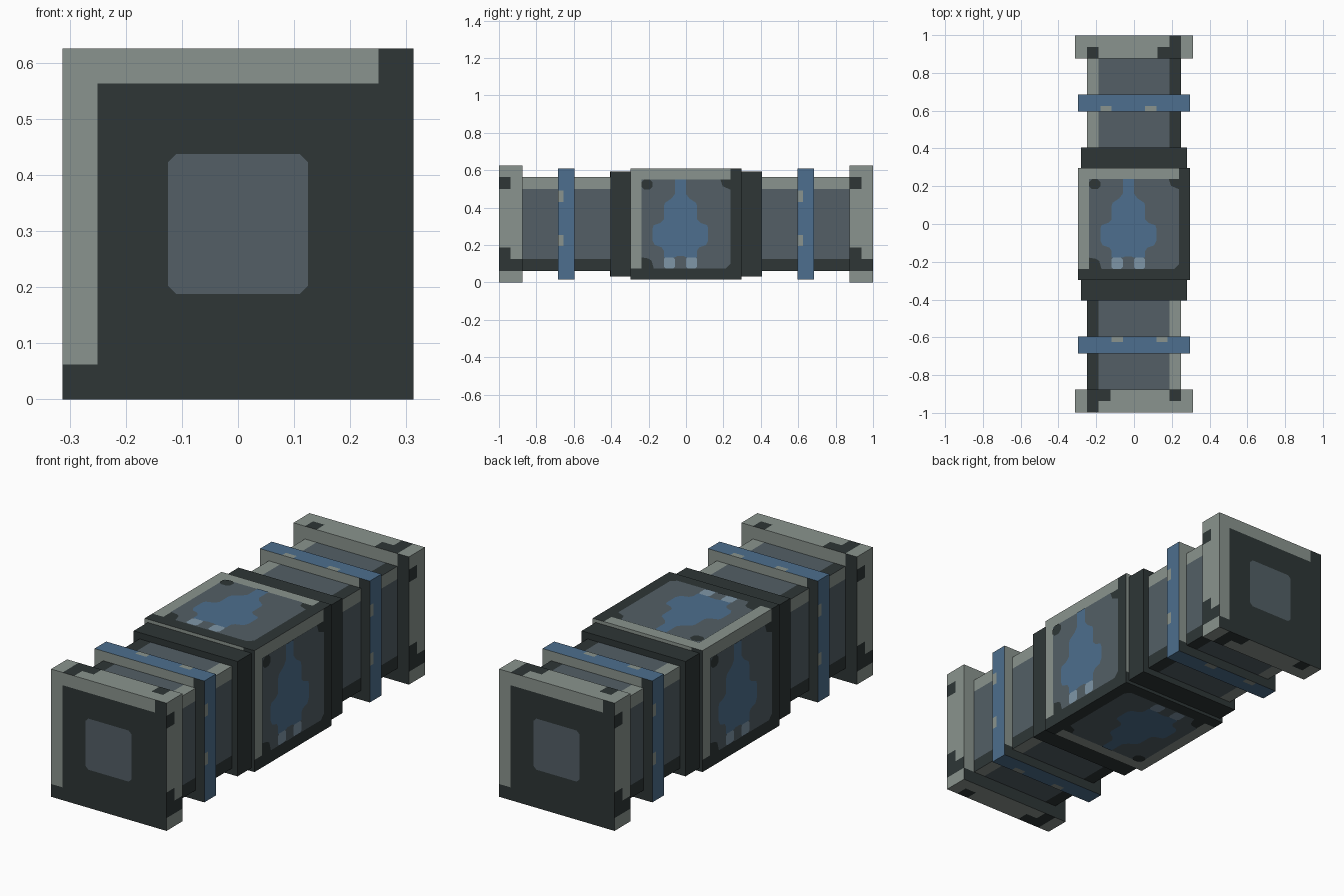
import bpy, bmesh, math
from mathutils import Vector

if "Cube" in bpy.data.objects:
    bpy.data.objects.remove(bpy.data.objects["Cube"])

def mat(name, rgb):
    m = bpy.data.materials.new(name)
    lin = [((c / 255 + 0.055) / 1.055) ** 2.4 for c in rgb]
    m.diffuse_color = (*lin, 1)
    m.use_nodes = True
    m.node_tree.nodes["Principled BSDF"].inputs["Base Color"].default_value = m.diffuse_color
    return m

LIGHT, DARK, SLATE, BLUE, PALE = range(5)
MATS = [mat("light_grey", (138, 148, 142)), mat("dark_grey", (46, 54, 54)),
        mat("slate", (83, 95, 102)), mat("blue", (77, 111, 142)),
        mat("pale_blue", (127, 150, 167))]

X, Y, Z = Vector((1, 0, 0)), Vector((0, 1, 0)), Vector((0, 0, 1))
# each side: outward normal, rightward and upward directions as seen from outside
SIDES = {"front": (-Y, X, Z), "right": (X, Y, Z), "back": (Y, -X, Z),
         "left": (-X, -Y, Z), "top": (Z, X, Y), "bottom": (-Z, X, -Y)}
MID = 0.3125  # height of the long axis

def finish(name, bm):
    me = bpy.data.meshes.new(name)
    bm.to_mesh(me)
    bm.free()
    for m in MATS:
        me.materials.append(m)
    ob = bpy.data.objects.new(name, me)
    bpy.context.collection.objects.link(ob)
    return ob

def extent(vec, size):
    return sum(abs(a) * b for a, b in zip(vec, size))

def tiled_box(name, width, y0, y1, cells, rule):
    """Box whose sides are cut into cells coloured by rule(side, column, row from top)."""
    size, mid = (width, y1 - y0, width), Vector((0, (y0 + y1) / 2, MID))
    bm = bmesh.new()
    for side, (n, u, v) in SIDES.items():
        w, h = extent(u, size), extent(v, size)
        nu, nv = round(extent(u, cells)), round(extent(v, cells))
        start = mid + n * extent(n, size) / 2 - u * w / 2 + v * h / 2
        for i in range(nu):
            for j in range(nv):
                f = bm.faces.new([bm.verts.new(start + u * w * a / nu - v * h * b / nv)
                                  for a, b in ((i, j + 1), (i + 1, j + 1), (i + 1, j), (i, j))])
                f.material_index = rule(side, i, j)
    bmesh.ops.remove_doubles(bm, verts=bm.verts, dist=1e-5)
    return finish(name, bm)

def plate(bm, side, centre, half, cell, pts, colour, lift):
    """Thin painted shape; points are columns and rows in cells from the top left."""
    n, u, v = SIDES[side]
    start = centre + n * (half + lift) - u * cell * 5 + v * cell * 5
    f = bm.faces.new([bm.verts.new(start + u * cell * a - v * cell * b) for a, b in pts])
    f.normal_update()
    if f.normal.dot(n) < 0:
        f.normal_flip()
    f.material_index = colour

def chamfered(a0, b0, a1, b1, c):
    return [(a0 + c, b0), (a1 - c, b0), (a1, b0 + c), (a1, b1 - c),
            (a1 - c, b1), (a0 + c, b1), (a0, b1 - c), (a0, b0 + c)]

def bevel_rule(i, j):
    """Light left and top edges on dark."""
    return LIGHT if (i == 0 and j < 9) or (j == 0 and i < 9) else DARK

def cap_rule(side, i, j):
    if side in ("front", "back"):
        return bevel_rule(i, j)
    if side in ("top", "bottom"):
        worn = (i, j) in ((1, 1), (7, 1), (8, 0), (8, 1))
    else:
        worn = (i, j) in ((0, 1), (0, 7), (0, 8), (1, 8))
    return DARK if worn else LIGHT

def ring_rule(side, i, j):
    if side in ("front", "back"):
        return bevel_rule(i, j)
    if side in ("top", "bottom"):
        return LIGHT if j == 2 and i in (2, 6) else BLUE
    return LIGHT if i == 0 and j in (2, 6) else BLUE

def pipe_rule(side, i, j):
    k = i if side in ("top", "bottom") else j
    return LIGHT if k == 0 else DARK if k == 7 else SLATE

def core_rule(side, i, j):
    return bevel_rule(i, j)

# two identical arms, turned half a revolution from each other
for tag, angle in (("back", 0), ("front", math.pi)):
    bm = bmesh.new()
    plate(bm, "back", Vector((0, 0, MID)), 0.999, 0.0625,
          chamfered(3, 3, 7, 7, 0.25), SLATE, 0.002)
    parts = [
        tiled_box(tag + "_end_cap", 0.625, 0.875, 0.999, (10, 2, 10), cap_rule),
        tiled_box(tag + "_pipe", 0.5, 0.40, 0.88, (8, 1, 8), pipe_rule),
        tiled_box(tag + "_ring", 0.594, 0.595, 0.685, (10, 3, 10), ring_rule),
        tiled_box(tag + "_collar", 0.562, 0.29, 0.405, (1, 1, 1), lambda s, i, j: DARK),
        finish(tag + "_end_panel", bm)]
    for p in parts:
        p.rotation_euler.z = angle

# central block
CORE = 0.594
tiled_box("core", CORE, -CORE / 2, CORE / 2, (10, 10, 10), core_rule)

# painted panels on the four open sides of the core
half_shape = [(0.5, 1), (0.5, 2.3), (0.8, 2.7), (1.4, 3.1), (1.5, 3.4), (1.5, 4.6),
              (1.8, 4.9), (2.4, 5.1), (2.5, 5.4), (2.5, 6.5), (2.3, 6.9), (1.7, 7.1),
              (1.5, 7.4), (1.5, 8), (0.5, 8), (0.3, 7.9)]
blob = [(4.5 + w, r) for w, r in half_shape] + [(4.5 - w, r) for w, r in reversed(half_shape)]
panel = [(1, 1), (8.1, 1), (8.3, 1.6), (9, 1.9), (9, 8.6), (8.6, 9),
         (2.1, 9), (1.9, 8.3), (1.6, 8.1), (1, 8)]
bm = bmesh.new()
for side in ("right", "left", "top", "bottom"):
    for pts, colour, lift in (
            (panel, SLATE, 0.002),
            (chamfered(1, 1, 2, 1.9, 0.25), DARK, 0.004),
            (blob, BLUE, 0.004),
            (chamfered(3, 8, 4, 9, 0.15), PALE, 0.004),
            (chamfered(5, 8, 6, 9, 0.15), PALE, 0.004),
            (chamfered(4, 8.1, 5, 9, 0.25), DARK, 0.003)):
        if colour == DARK and lift == 0.003:
            colour = SLATE
        plate(bm, side, Vector((0, 0, MID)), CORE / 2, CORE / 10, pts, colour, lift)
finish("core_panels", bm)
